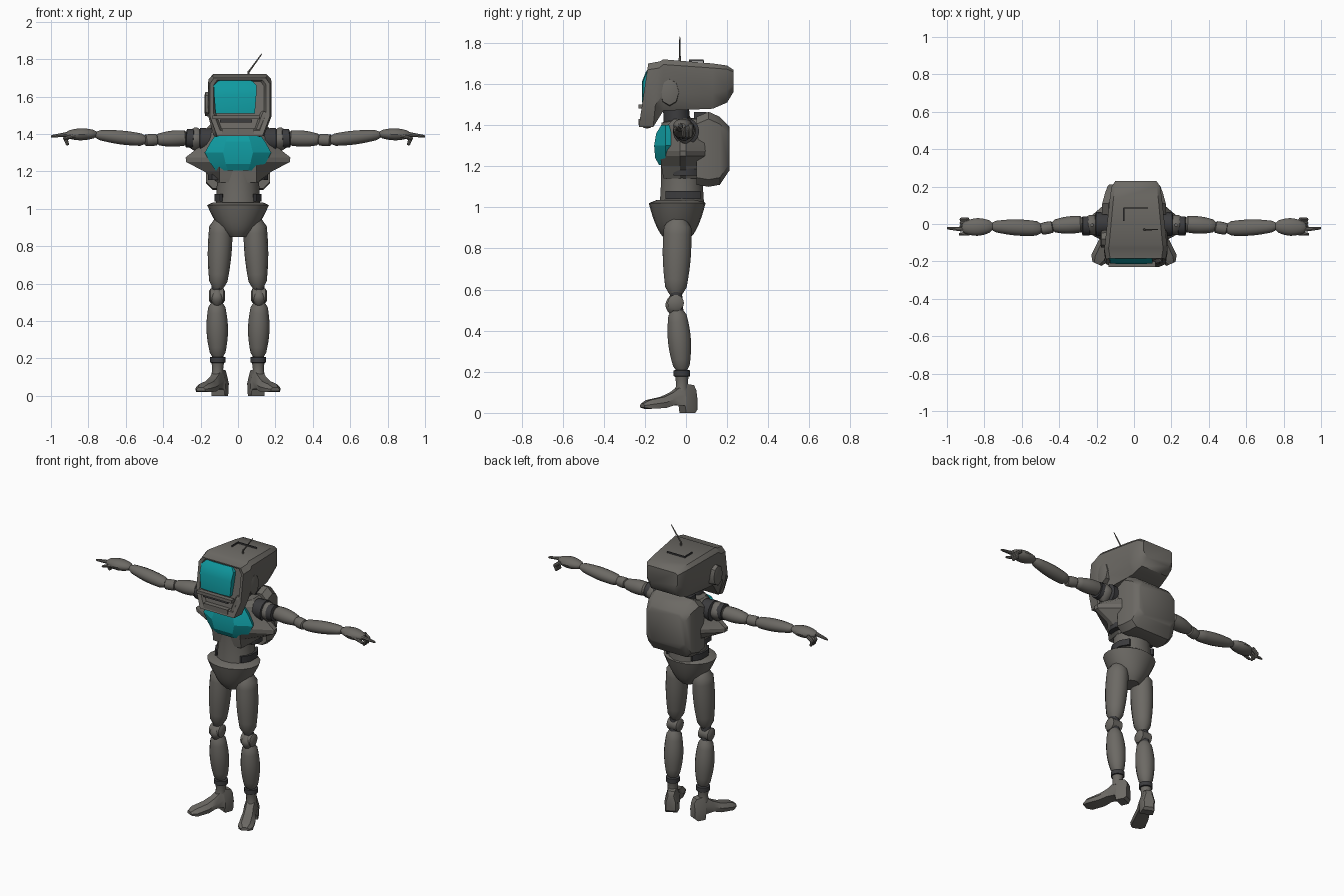
import bpy, bmesh, math
from mathutils import Vector

cube = bpy.data.objects.get("Cube")
if cube:
    bpy.data.objects.remove(cube)


def material(name, red, green, blue):
    colour = (red, green, blue, 1)
    made = bpy.data.materials.new(name)
    made.use_nodes = True
    made.diffuse_color = colour
    made.node_tree.nodes["Principled BSDF"].inputs["Base Color"].default_value = colour
    return made


SHELL = material("warm grey shell", .15, .142, .128)
JOINT = material("dark joint", .045, .045, .048)
GLASS = material("teal glass", .005, .32, .35)
LENS = material("deep teal lens", .004, .13, .145)


def loft(name, rings, mat=SHELL, angle=35):
    """Skin a list of equal-length point rings and cap both ends."""
    bm = bmesh.new()
    loops = [[bm.verts.new(point) for point in ring] for ring in rings]
    for lower, upper in zip(loops, loops[1:]):
        for i in range(len(lower)):
            bm.faces.new((lower[i - 1], lower[i], upper[i], upper[i - 1]))
    bm.faces.new(loops[0])
    bm.faces.new(loops[-1])
    bmesh.ops.recalc_face_normals(bm, faces=bm.faces)
    mesh = bpy.data.meshes.new(name)
    bm.to_mesh(mesh)
    bm.free()
    mesh.materials.append(mat)
    part = bpy.data.objects.new(name, mesh)
    bpy.context.collection.objects.link(part)
    bpy.ops.object.select_all(action="DESELECT")
    part.select_set(True)
    bpy.context.view_layer.objects.active = part
    bpy.ops.object.shade_smooth_by_angle(angle=math.radians(angle))


def limb(name, start, end, first, last, bulge=0, flat=1, mat=SHELL, side=1, sides=14):
    """Tapered, swelling rod with softly closed ends, mirrored by side."""
    start, end = Vector(start), Vector(end)
    start.x *= side
    end.x *= side
    axis = (end - start).normalized()
    upright = abs(axis.z) > .7
    across = axis.cross(Vector((1, 0, 0) if upright else (0, 1, 0))).normalized()
    along = across.cross(axis)
    steps = 10
    rings = []
    for step in range(steps + 1):
        t = step / steps
        closing = .65 if step in (0, steps) else 1
        radius = closing * (first + (last - first) * t + bulge * math.sin(math.pi * t))
        turns = [math.tau * k / sides for k in range(sides)]
        rings.append([start.lerp(end, t) + radius * (along * math.cos(a) + flat * across * math.sin(a))
                      for a in turns])
    loft(name, rings, mat)


def ball(name, centre, radius, tall, side=1):
    reach = Vector((0, 0, tall))
    centre = Vector(centre)
    limb(name, centre - reach, centre + reach, radius / 4, radius / 4, radius * .75, side=side)


def mirrored(half, place):
    """Close a half outline across the middle; place turns it into 3D points."""
    return [place(x, h) for x, h in half] + [place(-x, h) for x, h in reversed(half)]


def slab(name, rings_at, half, place, mat=SHELL):
    """Extrude one mirrored outline between levels."""
    loft(name, [mirrored(half, lambda x, h: place(x, h, level)) for level in rings_at], mat)


def box(name, centre, size, mat=SHELL):
    cx, cy, cz = centre
    w, d, h = (s / 2 for s in size)
    slab(name, (cz - h, cz + h), [(w, cy - d), (w, cy + d)], lambda x, y, z: (cx + x, y, z), mat)


# Head: sections from the raked, recessed face to the back
def head_ring(y, w, low, high, rake=0):
    tall = high - low
    half = [(.86 * w, high), (w, high - tall / 10), (w, low + tall / 3), (.76 * w, low)]
    return mirrored(half, lambda x, z: (x + .01, y + rake * (z - low), z))


loft("head_shell", [
    head_ring(-.2, .13, 1.43, 1.68, rake=.15),
    head_ring(-.22, .14, 1.42, 1.69, rake=.15),
    head_ring(-.23, .16, 1.39, 1.7, rake=.15),
    head_ring(-.16, .17, 1.39, 1.71, rake=.1),
    head_ring(-.11, .166, 1.47, 1.72),
    head_ring(.13, .14, 1.48, 1.7),
    head_ring(.2, .13, 1.51, 1.69),
    head_ring(.23, .11, 1.56, 1.67)])


# Bulged screen and the frame parts below it
def screen_ring(z, w, y):
    half = [(w / 2, y - .005), (w, y), (w, y + .05)]
    return mirrored(half, lambda x, depth: (x - .015, depth, z))


loft("face_screen", [screen_ring(1.51, .105, -.21), screen_ring(1.61, .113, -.21),
                     screen_ring(1.66, .115, -.19), screen_ring(1.685, .09, -.17)], GLASS)
box("screen_sill", (-.01, -.215, 1.49), (.25, .03, .02))
box("mouth_slot", (-.01, -.206, 1.47), (.17, .02, .015), JOINT)
box("chin_bar", (0, -.21, 1.415), (.17, .04, .03))

# Roof seam and bent aerial
box("roof_seam_long", (.01, .085, 1.71), (.13, .006, .009), JOINT)
box("roof_seam_short", (-.055, .05, 1.714), (.006, .07, .009), JOINT)
limb("aerial_base", (.055, -.03, 1.7), (.057, -.03, 1.74), .008, .005, sides=6)
limb("aerial_rod", (.056, -.03, 1.73), (.128, -.03, 1.83), .005, .003, sides=6)

# Neck
limb("neck", (0, -.04, 1.36), (0, -.05, 1.5), .085, .08, flat=.8, mat=JOINT)
limb("collar", (0, -.03, 1.36), (0, -.04, 1.43), .13, .1, flat=.8)


# Chest with pointed side wings
def chest_ring(z, tip, front, back=.13):
    half = [(.1, front), (tip, -.03), (tip, 0), (.1 + tip / 10, back)]
    return mirrored(half, lambda x, y: (x, y, z))


loft("chest", [chest_ring(1.14, .11, -.11), chest_ring(1.2, .18, -.12),
               chest_ring(1.25, .277, -.125), chest_ring(1.275, .28, -.125),
               chest_ring(1.33, .21, -.11), chest_ring(1.4, .17, -.09),
               chest_ring(1.43, .12, -.06)], angle=20)


# Teal chest glass with an oval lens
def glass_ring(z, w, front):
    half = [(.45 * w, front), (w, -.1), (.8 * w, -.03)]
    return mirrored(half, lambda x, y: (x, y, z))


loft("chest_glass", [glass_ring(1.205, .12, -.13), glass_ring(1.24, .145, -.15),
                     glass_ring(1.3, .178, -.155), glass_ring(1.36, .145, -.145),
                     glass_ring(1.4, .115, -.12)], GLASS, angle=15)
limb("chest_lens_rim", (0, -.14, 1.305), (0, -.159, 1.305), .034, .034, flat=1.6, mat=JOINT)
limb("chest_lens", (0, -.14, 1.305), (0, -.163, 1.305), .03, .03, flat=1.6, mat=LENS)


# Backpack
def pack_ring(y, w, low, high, corner=.035):
    half = [(w - corner, high), (w, high - corner), (w, low + corner), (w - corner, low)]
    return mirrored(half, lambda x, z: (x, y, z))


loft("backpack", [pack_ring(.05, .17, 1.11, 1.44), pack_ring(.11, .17, 1.1, 1.465),
                  pack_ring(.165, .155, 1.11, 1.44), pack_ring(.205, .14, 1.17, 1.4),
                  pack_ring(.212, .13, 1.18, 1.39)])
box("backpack_top_vent", (0, .07, 1.445), (.2, .06, .04), JOINT)

# Waist with dark side bands and flank panels
limb("waist", (0, -.02, 1), (0, -.02, 1.25), .122, .115, bulge=-.005, flat=.92)


def level_point(x, y, z):
    return x, y, z


for side in (-1, 1):
    def beside(x, y, z):
        return side * (.09 + x), y, z

    slab("waist_side_band", (1.04, 1.08), [(.005, -.1), (.035, -.05), (.035, .02), (.005, .07)],
         beside, JOINT)
    slab("flank_panel", (1.155, 1.19), [(.05, -.06), (.07, -.03), (.07, .02), (.05, .05)],
         beside, JOINT)

# Pelvis: widens quickly from the crotch to the hip rim
hip_rings = []
for step in range(1, 11):
    rise = step / 10
    width, depth = .165 * rise ** .5, .138 * rise ** .35
    turns = [math.tau * k / 20 for k in range(20)]
    hip_rings.append([(width * math.cos(a), depth * math.sin(a) - .043, .83 + .19 * rise) for a in turns])
hip_rings.append([(.8 * x, .8 * y, z + .015) for x, y, z in hip_rings[-1]])
loft("pelvis", hip_rings)


# Shoe outline across the foot, turned outwards
def shoe_ring(side, reach, width, low, high):
    forward, across = Vector((.42 * side, -.9, 0)), Vector((.9 * side, .42, 0))
    centre = Vector((.085 * side, .03, 0)) + forward * reach
    half = [(.9 * width, low), (width, (low + high) / 2), (.55 * width, high)]
    return mirrored(half, lambda x, z: centre + across * x + Vector((0, 0, z)))


for side in (-1, 1):
    # Head sides and cheeks
    limb("head_side_pod", (.13, -.08, 1.56), (.18, -.08, 1.56), .05, .045, flat=1.4, side=side, sides=8)
    limb("cheek_guard", (.1, -.19, 1.39), (.145, -.19, 1.52), .03, .02, side=side, sides=6)

    # Leg
    limb("thigh", (.107, -.05, .575), (.09, -.04, .94), .043, .06, bulge=.012, flat=1.1, side=side)
    limb("knee_core", (.115, -.04, .47), (.11, -.05, .6), .03, .03, mat=JOINT, side=side)
    limb("knee_hinge", (.07, -.05, .535), (.155, -.05, .535), .04, .04, side=side)
    ball("knee_cap", (.112 * side, -.065, .525), .036, .05)
    limb("shin", (.108, -.02, .2), (.114, -.044, .505), .035, .04, bulge=.02, side=side)
    limb("ankle_band", (.108, -.02, .175), (.108, -.02, .21), .041, .041, mat=JOINT, side=side)
    limb("ankle", (.11, -.02, .1), (.108, -.02, .19), .034, .036, bulge=-.005, side=side)
    loft("shoe", [shoe_ring(side, *row) for row in (
        (-.015, .03, .015, .11), (0, .04, 0, .135), (.05, .044, 0, .142), (.056, .042, .035, .138),
        (.11, .04, .038, .1), (.16, .046, .024, .078), (.24, .047, .02, .062), (.27, .026, .026, .045))])

    # Shoulder and arm
    limb("shoulder_socket", (.13, 0, 1.37), (.21, 0, 1.37), .06, .065, mat=JOINT, side=side)
    ball("shoulder_ball", (.225 * side, -.005, 1.372), .055, .062)
    limb("shoulder_joint", (.235, -.01, 1.375), (.28, -.01, 1.378), .052, .05, mat=JOINT, side=side)
    limb("upper_arm", (.268, 0, 1.38), (.44, -.012, 1.37), .042, .03, bulge=.01, flat=.95, side=side)
    limb("elbow", (.43, -.014, 1.37), (.5, -.028, 1.366), .03, .03, bulge=.003, side=side)
    limb("forearm", (.493, -.025, 1.367), (.765, -.012, 1.397), .036, .026, bulge=.012, flat=.88, side=side)
    limb("hand", (.755, -.012, 1.4), (.92, -.02, 1.397), .026, .026, bulge=.021, flat=.7, side=side)
    limb("pointing_finger", (.89, -.03, 1.402), (1, -.022, 1.387), .014, .007, side=side, sides=8)
    limb("thumb", (.84, -.045, 1.4), (.935, -.055, 1.375), .013, .008, side=side, sides=8)
    for finger in range(3):
        y = .018 * finger - .012
        limb("finger_root", (.885, y, 1.4), (.925, y, 1.37), .012, .011, side=side, sides=8)
        limb("finger_tip", (.924, y, 1.38), (.91, y, 1.34), .011, .008, side=side, sides=8)
